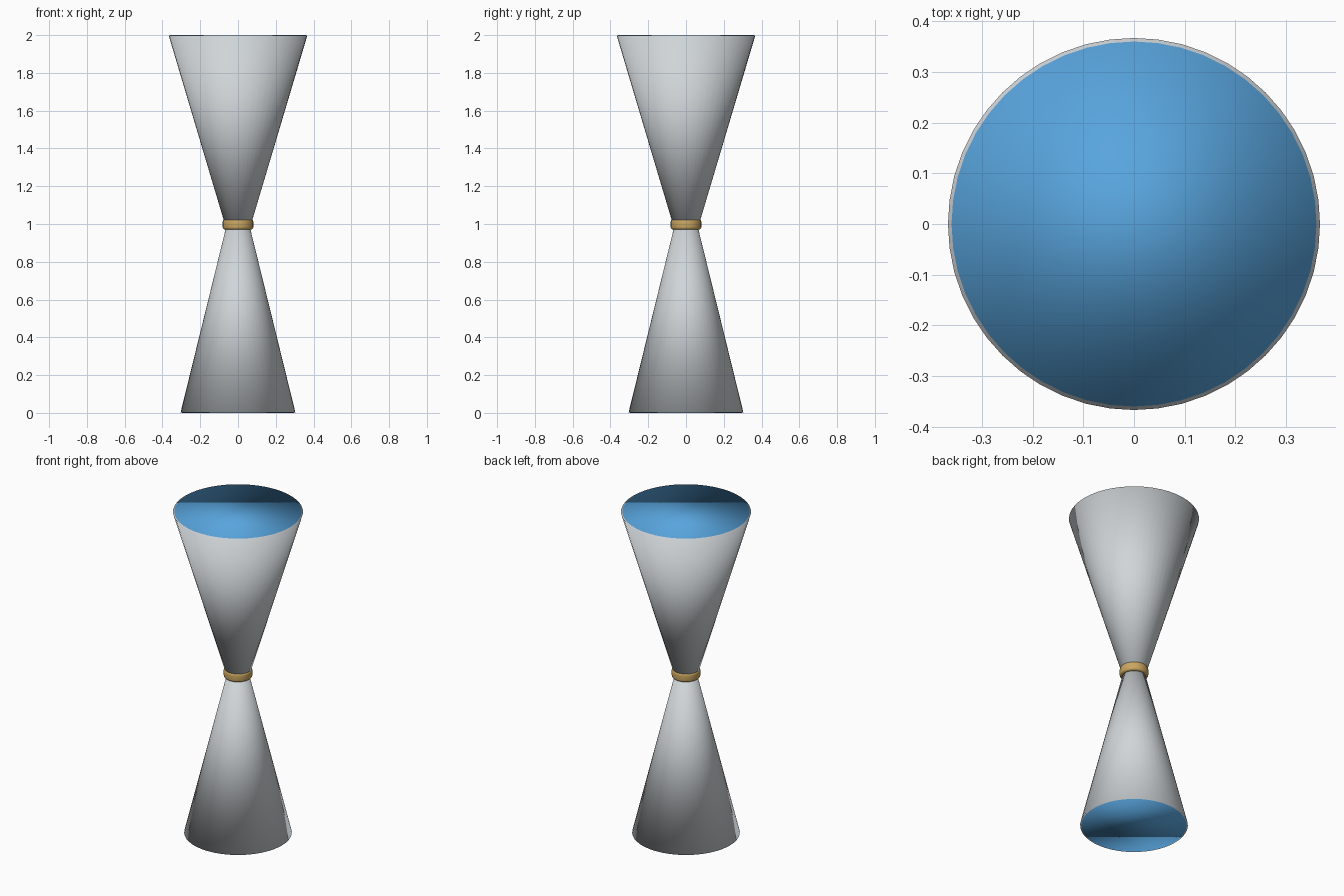
import bpy, bmesh, math

if "Cube" in bpy.data.objects:
    bpy.data.objects.remove(bpy.data.objects["Cube"])

SIDES = 48


def material(name, rgb):
    m = bpy.data.materials.new(name)
    m.diffuse_color = (*rgb, 1)
    m.use_nodes = True
    m.node_tree.nodes["Principled BSDF"].inputs["Base Color"].default_value = m.diffuse_color
    return m


STEEL = material("brushed steel", (0.63, 0.665, 0.69))
BLUE = material("blue fill", (0.098, 0.376, 0.73))
GOLD = material("gold band", (0.60, 0.38, 0.12))


def finish(name, bm, mat):
    bmesh.ops.recalc_face_normals(bm, faces=bm.faces)
    for f in bm.faces:
        f.smooth = True
    mesh = bpy.data.meshes.new(name)
    bm.to_mesh(mesh)
    bm.free()
    mesh.materials.append(mat)
    obj = bpy.data.objects.new(name, mesh)
    bpy.context.collection.objects.link(obj)
    return obj


def frustum(name, r_low, r_high, z_low, z_high, mat):
    """Capped cone section, softly shaded over its rims."""
    bm = bmesh.new()
    bmesh.ops.create_cone(bm, cap_ends=True, cap_tris=False, segments=SIDES,
                          radius1=r_low, radius2=r_high, depth=z_high - z_low)
    bmesh.ops.translate(bm, verts=bm.verts, vec=(0, 0, (z_low + z_high) / 2))
    return finish(name, bm, mat)


# Two cups, narrow ends meeting at the waist
frustum("upper_cup", 0.068, 0.367, 0.995, 1.998, STEEL)
frustum("lower_cup", 0.304, 0.060, 0.002, 0.995, STEEL)

# Fill in each cup, just proud of the steel rim
frustum("upper_fill", 0.060, 0.360, 1.00, 2.0, BLUE)
frustum("lower_fill", 0.297, 0.052, 0.0, 0.99, BLUE)

# Rounded band around the waist: lathed rounded rectangle
R_IN, R_OUT, HALF, ROUND, MID = 0.045, 0.081, 0.028, 0.014, 0.998
profile = [(R_IN, -HALF)]
for sign, start in ((-1, -90), (1, 0)):
    for i in range(5):
        a = math.radians(start + i * 22.5)
        profile.append((R_OUT - ROUND + ROUND * math.cos(a),
                        sign * (HALF - ROUND) + ROUND * math.sin(a)))
profile.append((R_IN, HALF))

bm = bmesh.new()
rings = []
for s in range(SIDES):
    t = 2 * math.pi * s / SIDES
    rings.append([bm.verts.new((r * math.cos(t), r * math.sin(t), MID + z))
                  for r, z in profile])
for s in range(SIDES):
    a, b = rings[s], rings[(s + 1) % SIDES]
    for i in range(len(profile)):
        j = (i + 1) % len(profile)
        bm.faces.new((a[i], b[i], b[j], a[j]))
finish("waist_band", bm, GOLD)
